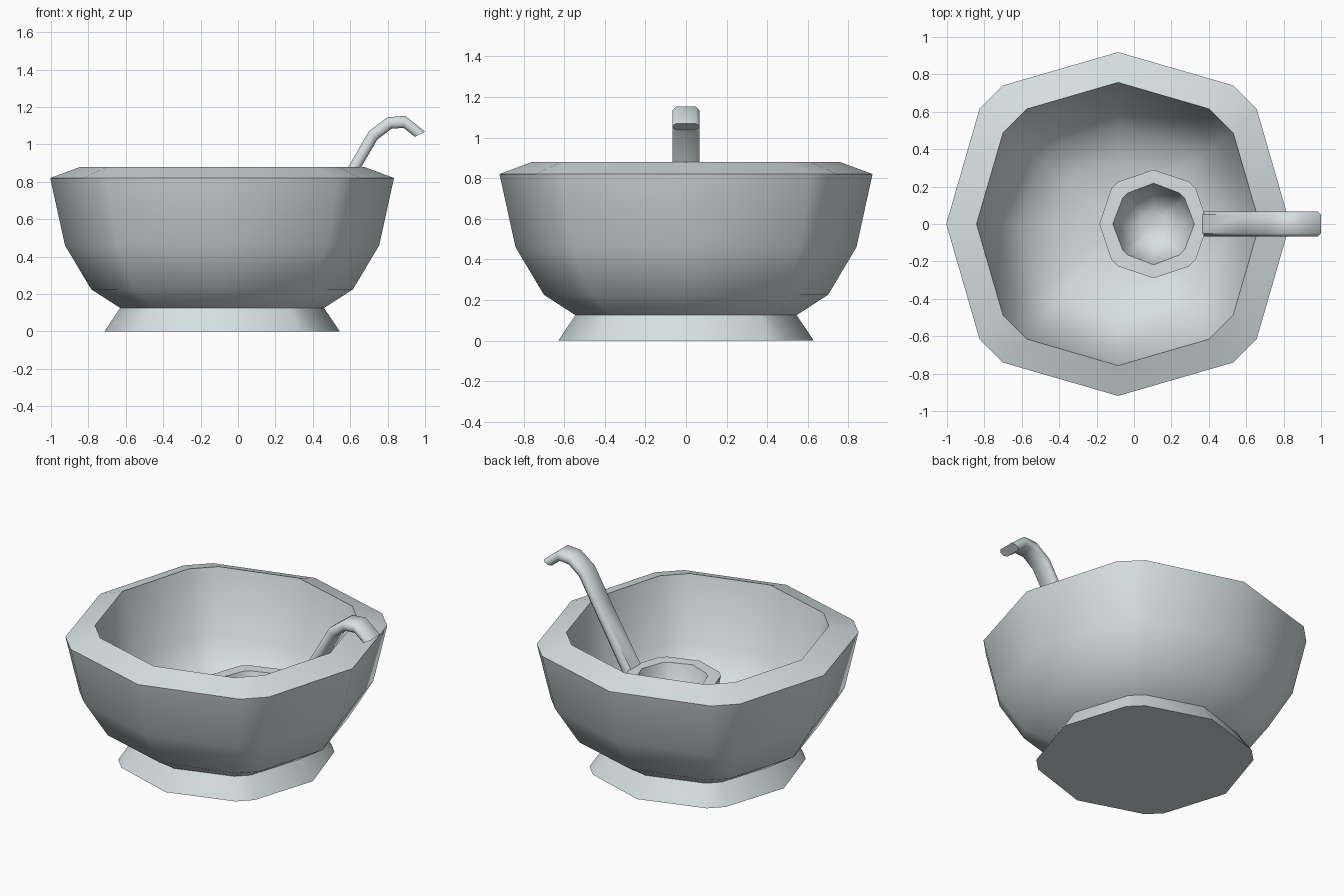
import bpy, bmesh, math

if "Cube" in bpy.data.objects:
    bpy.data.objects.remove(bpy.data.objects["Cube"])

metal = bpy.data.materials.new("pale grey metal")
metal.diffuse_color = (0.68, 0.75, 0.76, 1)
metal.use_nodes = True
metal.node_tree.nodes["Principled BSDF"].inputs["Base Color"].default_value = metal.diffuse_color


def finish(name, bm):
    bmesh.ops.recalc_face_normals(bm, faces=bm.faces)
    me = bpy.data.meshes.new(name)
    bm.to_mesh(me)
    bm.free()
    me.materials.append(metal)
    ob = bpy.data.objects.new(name, me)
    bpy.context.collection.objects.link(ob)
    bpy.ops.object.select_all(action='DESELECT')
    ob.select_set(True)
    bpy.context.view_layer.objects.active = ob
    bpy.ops.object.shade_smooth_by_angle(angle=math.radians(48))
    return ob


def skin(name, rings):
    """Bridge a list of closed point rings and cap both ends."""
    bm = bmesh.new()
    rows = [[bm.verts.new(p) for p in ring] for ring in rings]
    n = len(rows[0])
    for a, b in zip(rows, rows[1:]):
        for i in range(n):
            j = (i + 1) % n
            bm.faces.new((a[i], a[j], b[j], b[i]))
    bm.faces.new(rows[0])
    bm.faces.new(rows[-1])
    return finish(name, bm)


def ring12(cx, r, z, p=0.806, q=0.67):
    """Rounded-square twelve-sided ring."""
    pts = []
    for k in range(4):
        c, s = round(math.cos(k * math.pi / 2)), round(math.sin(k * math.pi / 2))
        for u, v in ((1, 0), (p, q), (q, p)):
            pts.append((cx + r * (u * c - v * s), r * (u * s + v * c), z))
    return pts


# Punch bowl: flared foot, curved outside, sloped rim, hollow inside
foot = [(0.629, 0), (0.545, 0.125)]
bowl = [(0.70, 0.225), (0.84, 0.46), (0.919, 0.82)]
inside = [(0.757, 0.88), (0.665, 0.46), (0.52, 0.27), (0.34, 0.19), (0.12, 0.165)]
skin("bowl", [ring12(-0.085, r, z, 0.79, 0.66) for r, z in foot]
     + [ring12(-0.085, r, z) for r, z in bowl]
     + [ring12(-0.085, r, z, 0.813, 0.643) for r, z in inside])

# Ladle cup: small thick-walled bowl with a flat rim
cup_out = [(0.10, 0.22), (0.20, 0.27), (0.265, 0.37), (0.29, 0.51)]
cup_in = [(0.218, 0.51), (0.19, 0.41), (0.14, 0.33), (0.07, 0.29)]
skin("ladle_cup", [ring12(0.105, r, z, 0.78, 0.655) for r, z in cup_out]
     + [ring12(0.105, r, z, 0.76, 0.63) for r, z in cup_in])

# Ladle handle: chamfered bar hooked over the rim (upper and lower edge points)
upper = [(0.33, 0.45), (0.59, 0.88), (0.70, 1.07), (0.80, 1.145), (0.895, 1.152), (1.0, 1.068)]
lower = [(0.39, 0.41), (0.66, 0.88), (0.745, 1.025), (0.82, 1.083), (0.885, 1.088), (0.945, 1.04)]
section = [(-0.05, 0), (0.05, 0), (0.067, 0.3), (0.067, 0.7),
           (0.05, 1), (-0.05, 1), (-0.067, 0.7), (-0.067, 0.3)]
skin("ladle_handle", [[(ux + (lx - ux) * t, y, uz + (lz - uz) * t) for y, t in section]
                      for (ux, uz), (lx, lz) in zip(upper, lower)])
